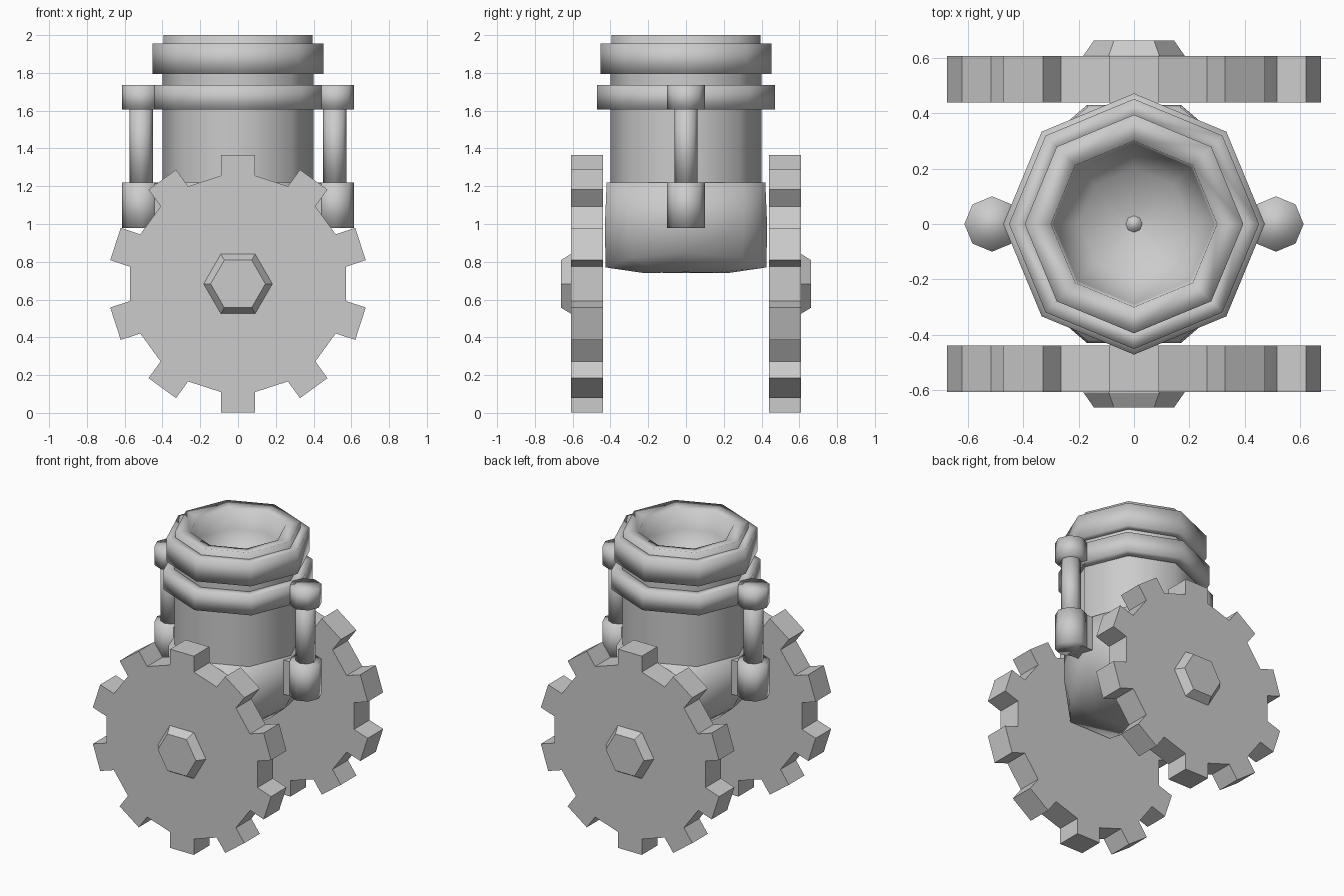
import bpy
from math import sin, cos, pi, radians, asin

if "Cube" in bpy.data.objects:
    bpy.data.objects.remove(bpy.data.objects["Cube"])


def make(name, verts, faces, smooth=False):
    me = bpy.data.meshes.new(name)
    me.from_pydata(verts, [], faces)
    me.validate()
    for p in me.polygons:
        p.use_smooth = smooth
    ob = bpy.data.objects.new(name, me)
    bpy.context.collection.objects.link(ob)
    return ob


def loft(name, rings, smooth=False, caps=True, loop=False):
    """Skin equal-length rings of points, optionally capping the ends."""
    n = len(rings[0])
    verts = [p for r in rings for p in r]
    m = len(rings)
    faces = []
    for i in range(m if loop else m - 1):
        a, b = i * n, ((i + 1) % m) * n
        for j in range(n):
            k = (j + 1) % n
            faces.append((a + j, a + k, b + k, b + j))
    if caps and not loop:
        faces.append(tuple(reversed(range(n))))
        faces.append(tuple(range((m - 1) * n, m * n)))
    return make(name, verts, faces, smooth)


def lathe(name, profile, x=0, sides=8, smooth=True, caps=True, loop=False):
    rings = [[(x + r * cos(2 * pi * j / sides), r * sin(2 * pi * j / sides), z)
              for j in range(sides)] for r, z in profile]
    return loft(name, rings, smooth, caps, loop)


def box(name, x0, x1, y0, y1, z0, z1):
    ring = lambda z: [(x0, y0, z), (x1, y0, z), (x1, y1, z), (x0, y1, z)]
    return loft(name, [ring(z0), ring(z1)])


# Toothed wheels with hexagonal bolts
AXLE = 0.683
ROOT, TIP, HALF = 0.58, 0.682, 0.09
outline = []
for i in range(10):
    t = radians(90 + 36 * i)
    base = ROOT * cos(asin(HALF / ROOT))
    for d, w in ((base, -HALF), (TIP, -HALF), (TIP, HALF), (base, HALF)):
        outline.append((d * cos(t) - w * sin(t), AXLE + d * sin(t) + w * cos(t)))
hexagon = [(cos(k * pi / 3), sin(k * pi / 3)) for k in range(6)]

for side, s in (("front", -1), ("back", 1)):
    def order(ring):
        return ring[::-1] if s > 0 else ring
    loft(side + "_gear_wheel",
         [order([(x, s * y, z) for x, z in outline]) for y in (0.44, 0.608)])
    loft(side + "_hub_bolt",
         [order([(r * x, s * y, AXLE + r * z) for x, z in hexagon])
          for r, y in ((0.182, 0.6), (0.182, 0.61), (0.145, 0.663))])

# Rounded lower housing, hanging between the wheels
def housing_ring(side, diag, end):
    """Each argument is an (x, y, z) point of one quarter of the ring."""
    (sx, sy, sz), (dx, dy, dz), (ex, ey, ez) = side, diag, end
    return [(sx, sy, sz), (dx, dy, dz), (ex, ey, ez), (-ex, ey, ez), (-dx, dy, dz),
            (-sx, sy, sz), (-dx, -dy, dz), (-ex, -ey, ez), (ex, -ey, ez), (dx, -dy, dz)]


loft("lower_housing", [
    housing_ring((0.24, 0, 0.745), (0.2, 0.14, 0.742), (0.13, 0.22, 0.74)),
    housing_ring((0.36, 0, 0.85), (0.28, 0.29, 0.82), (0.16, 0.425, 0.77)),
    housing_ring((0.42, 0, 0.98), (0.31, 0.31, 0.98), (0.17, 0.43, 0.98)),
    housing_ring((0.42, 0, 1.22), (0.31, 0.31, 1.22), (0.17, 0.42, 1.22)),
], smooth=True)

# Upper barrel, collars and hollow mouth
lathe("barrel", [(0.4, 1.15), (0.4, 1.85)], caps=False)
lathe("clamp_ring", [(0.38, 1.605), (0.472, 1.605), (0.472, 1.735), (0.38, 1.735)], loop=True)
lathe("top_collar", [(0.38, 1.795), (0.452, 1.795), (0.452, 1.955), (0.38, 1.955)], loop=True)
lathe("mouth", [(0.395, 1.84), (0.395, 2.0), (0.3, 1.985), (0.29, 1.85), (0.2, 1.74), (0.03, 1.71)][:6],
      caps=False)
lathe("mouth_floor", [(0.03, 1.70), (0.03, 1.71)])

# Side pistons: socket, rod, clamp knob and the webs joining them to the body
for side, s in (("left", -1), ("right", 1)):
    x = s * 0.513
    lathe(side + "_piston_socket", [(0.1, 0.98), (0.1, 1.22)], x)
    lathe(side + "_piston_rod", [(0.062, 1.2), (0.062, 1.63)], x)
    lathe(side + "_clamp_knob", [(0.1, 1.605), (0.1, 1.735)], x)
    a, b = sorted((s * 0.36, s * 0.48))
    box(side + "_socket_web", a, b, -0.07, 0.07, 0.98, 1.215)
    box(side + "_knob_web", a, b, -0.07, 0.07, 1.608, 1.733)
